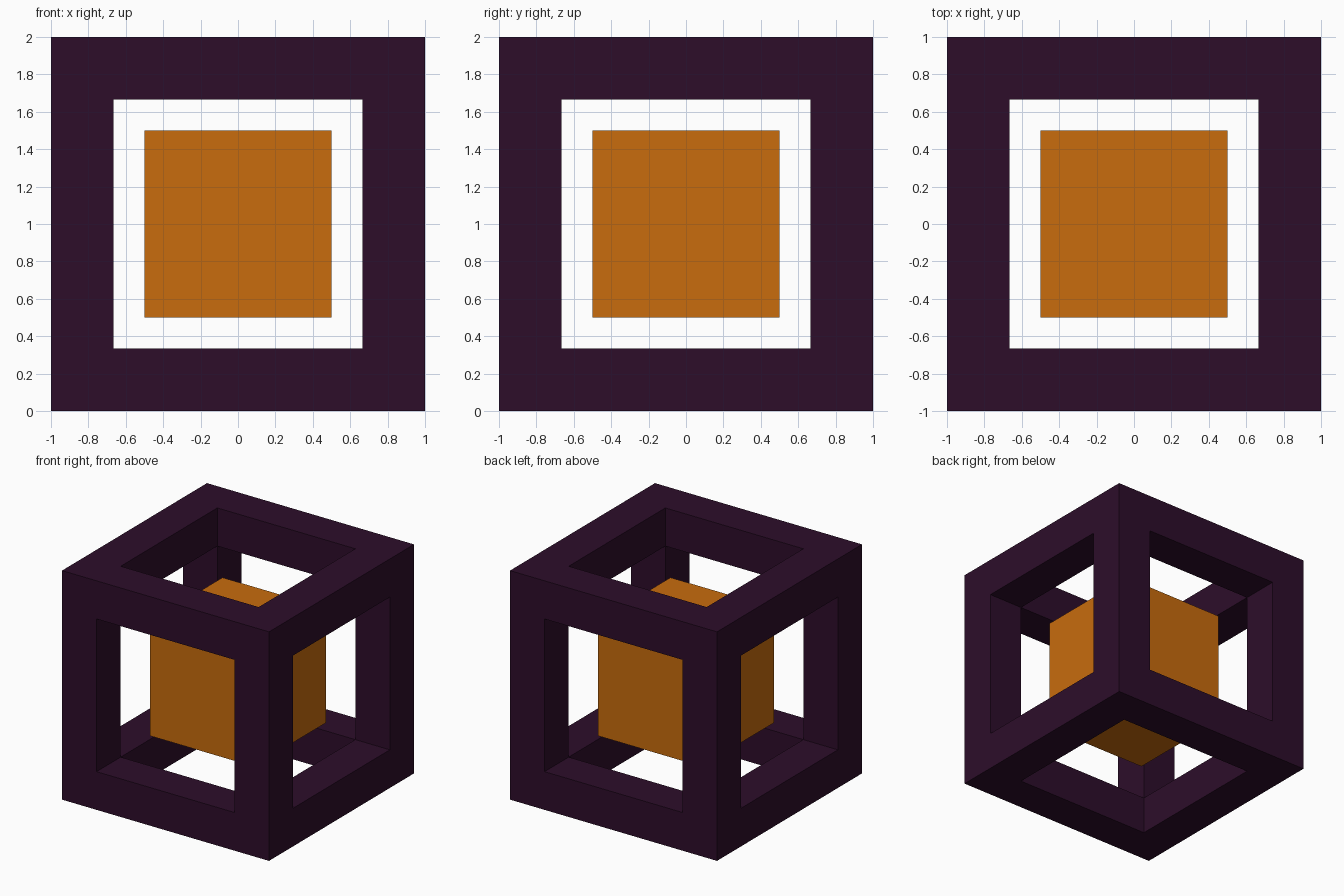
import bpy
import bmesh
from itertools import product
from mathutils import Vector

default = bpy.data.objects.get("Cube")
if default:
    bpy.data.objects.remove(default, do_unlink=True)

OUTER = 1.0        # half size of the frame
INNER = 2 / 3      # half size of its openings
CORE = 0.5         # half size of the floating block
CENTRE = Vector((0, 0, 1))


def make_material(name, colour):
    mat = bpy.data.materials.new(name)
    mat.use_nodes = True
    mat.diffuse_color = colour
    mat.node_tree.nodes["Principled BSDF"].inputs["Base Color"].default_value = colour
    return mat


def finish(bm, name, mat):
    bmesh.ops.recalc_face_normals(bm, faces=bm.faces)
    mesh = bpy.data.meshes.new(name)
    bm.to_mesh(mesh)
    bm.free()
    mesh.materials.append(mat)
    obj = bpy.data.objects.new(name, mesh)
    obj.location = CENTRE
    bpy.context.collection.objects.link(obj)
    return obj


purple = make_material("dark purple", (0.026, 0.004, 0.023, 1))
orange = make_material("orange", (0.578, 0.15, 0.004, 1))

# Cubic frame: six square rings outside, four lining walls inside each opening
bm = bmesh.new()
corners = [(-1, -1), (1, -1), (1, 1), (-1, 1)]


def point(axis, depth, u, v):
    co = Vector()
    co[axis], co[(axis + 1) % 3], co[(axis + 2) % 3] = depth, u, v
    return bm.verts.new(co)


for axis, side in product(range(3), (-1, 1)):
    for i, (a, b) in enumerate(corners):
        c, d = corners[(i + 1) % 4]
        rim = [point(axis, side * OUTER, a * r, b * r) for r in (OUTER, INNER)]
        rim += [point(axis, side * OUTER, c * r, d * r) for r in (INNER, OUTER)]
        bm.faces.new(rim)
        deep = [point(axis, side * INNER, u * INNER, v * INNER)
                for u, v in ((c, d), (a, b))]
        bm.faces.new([rim[1], rim[2], *deep])
bmesh.ops.remove_doubles(bm, verts=bm.verts, dist=0.001)
finish(bm, "frame", purple)

# Block floating in the middle
bm = bmesh.new()
bmesh.ops.create_cube(bm, size=2 * CORE)
finish(bm, "core_block", orange)
